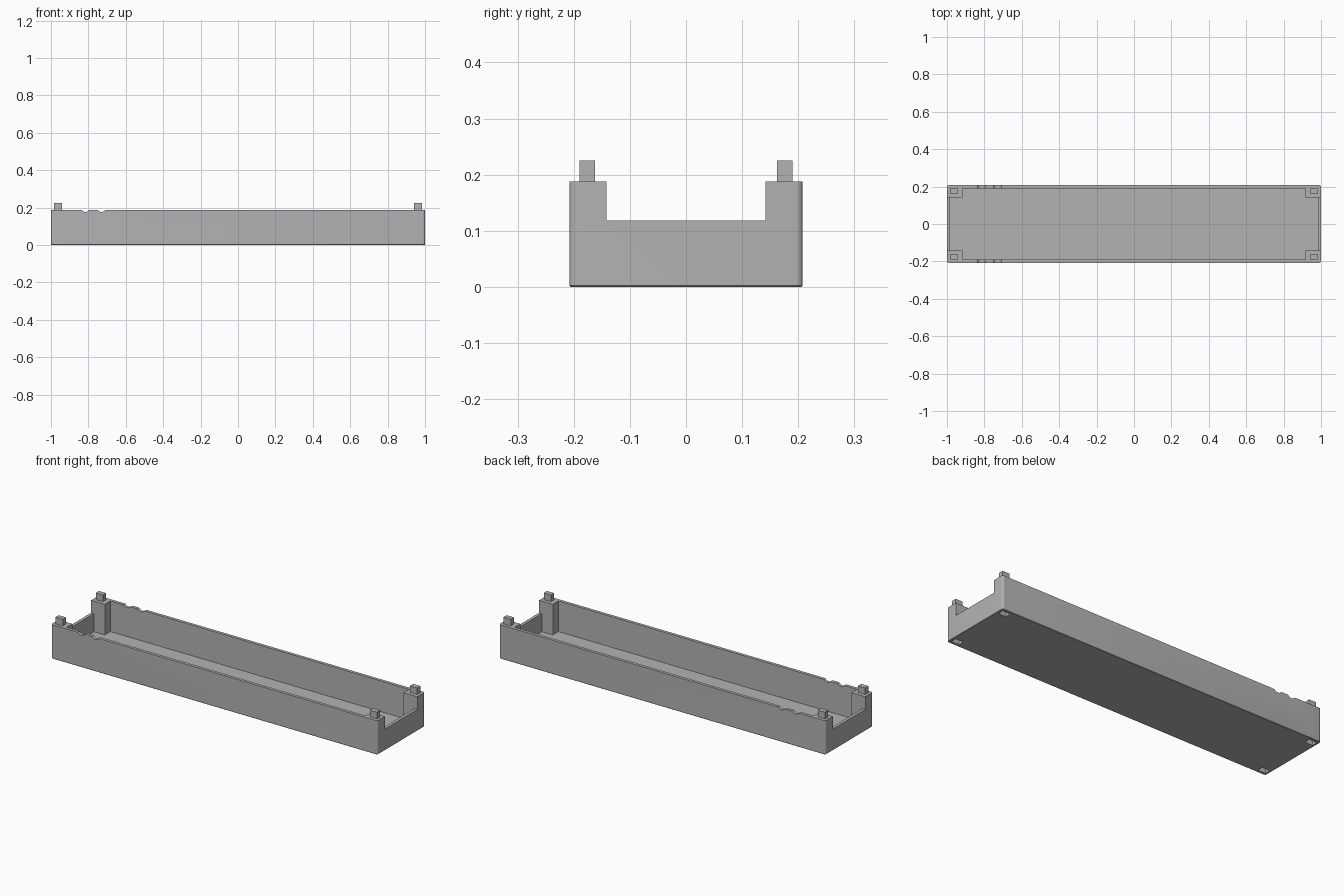
import bpy, bmesh, math
from mathutils import Vector

if "Cube" in bpy.data.objects:
    bpy.data.objects.remove(bpy.data.objects["Cube"], do_unlink=True)

# Overall sizes
HX, HY, H = 1.0, 0.208, 0.188
WALL, FLOOR = 0.017, 0.018
POST_X, POST_Y = 0.916, 0.142
PEG = Vector((0.963, 0.176))
CORNERS = [(sx, sy) for sx in (-1, 1) for sy in (-1, 1)]

grey = bpy.data.materials.new("plain grey")
grey.use_nodes = True
colour = (0.45, 0.45, 0.45, 1)
grey.diffuse_color = colour
grey.node_tree.nodes["Principled BSDF"].inputs["Base Color"].default_value = colour


def add_object(name, bm):
    bmesh.ops.recalc_face_normals(bm, faces=bm.faces)
    mesh = bpy.data.meshes.new(name)
    bm.to_mesh(mesh)
    bm.free()
    mesh.materials.append(grey)
    obj = bpy.data.objects.new(name, mesh)
    bpy.context.collection.objects.link(obj)
    return obj


def prism(bm, points, offset):
    """Extrude a closed outline along an offset."""
    face = bm.faces.new([bm.verts.new(p) for p in points])
    out = bmesh.ops.extrude_face_region(bm, geom=[face], use_keep_orig=True)
    verts = [v for v in out["geom"] if isinstance(v, bmesh.types.BMVert)]
    bmesh.ops.translate(bm, verts=verts, vec=offset)


def box(bm, x0, x1, y0, y1, z0, z1):
    outline = [(x0, y0, z0), (x1, y0, z0), (x1, y1, z0), (x0, y1, z0)]
    prism(bm, outline, (0, 0, z1 - z0))


def cut(target, name, bm):
    cutter = add_object(name, bm)
    cutter.hide_render = True
    mod = target.modifiers.new(name, "BOOLEAN")
    mod.operation, mod.solver, mod.object = "DIFFERENCE", "EXACT", cutter
    bpy.context.view_layer.objects.active = target
    bpy.ops.object.modifier_apply(modifier=name)
    bpy.data.objects.remove(cutter, do_unlink=True)


# Outer block with rounded upright edges and a softened base
bm = bmesh.new()
box(bm, -HX, HX, -HY, HY, 0, H)
upright = [e for e in bm.edges if abs(e.verts[0].co.z - e.verts[1].co.z) > 0.1]
bmesh.ops.bevel(bm, geom=upright, offset=0.011, segments=6, profile=0.5, affect="EDGES")
base = [e for e in bm.edges if max(v.co.z for v in e.verts) < 0.001]
bmesh.ops.bevel(bm, geom=base, offset=0.002, segments=1, affect="EDGES")
tray = add_object("tray", bm)

# Inside hollow, leaving a square post in every corner
ix, iy = HX - WALL, HY - WALL
quarter = [(ix, POST_Y), (POST_X, POST_Y), (POST_X, iy)]
outline = []
for sx, sy in ((1, 1), (-1, 1), (-1, -1), (1, -1)):
    part = quarter if sx * sy > 0 else quarter[::-1]
    outline += [(sx * x, sy * y, FLOOR) for x, y in part]
bm = bmesh.new()
prism(bm, outline, (0, 0, 0.4))
cut(tray, "hollow_cutter", bm)

# Lowered end walls between the posts
bm = bmesh.new()
box(bm, -1.2, 1.2, -POST_Y, POST_Y, 0.118, 0.5)
cut(tray, "end_wall_cutter", bm)

# Two shallow scoops across both long rims
bm = bmesh.new()
half, depth = 0.0215, 0.011
radius = (half ** 2 + depth ** 2) / (2 * depth)
for cx in (-0.815, -0.730):
    ring = [2 * math.pi * i / 48 for i in range(48)]
    prism(bm, [(cx + radius * math.sin(a), -0.4, H - depth + radius - radius * math.cos(a))
               for a in ring], (0, 0.8, 0))
cut(tray, "scoop_cutter", bm)

# Stacking sockets under the posts
bm = bmesh.new()
for sx, sy in CORNERS:
    x, y = sx * PEG.x, sy * PEG.y
    box(bm, x - 0.024, x + 0.024, y - 0.016, y + 0.016, -0.1, 0.04)
cut(tray, "socket_cutter", bm)

# Stacking pegs on the posts
for sx, sy in CORNERS:
    bm = bmesh.new()
    x, y = sx * PEG.x, sy * PEG.y
    box(bm, x - 0.022, x + 0.022, y - 0.014, y + 0.014, H, 0.225)
    name = ("back" if sy > 0 else "front") + ("_left" if sx > 0 else "_right") + "_peg"
    add_object(name, bm)

# Smooth only the rounded parts
bpy.ops.object.select_all(action="DESELECT")
tray.select_set(True)
bpy.context.view_layer.objects.active = tray
bpy.ops.object.shade_smooth_by_angle(angle=math.radians(30))
